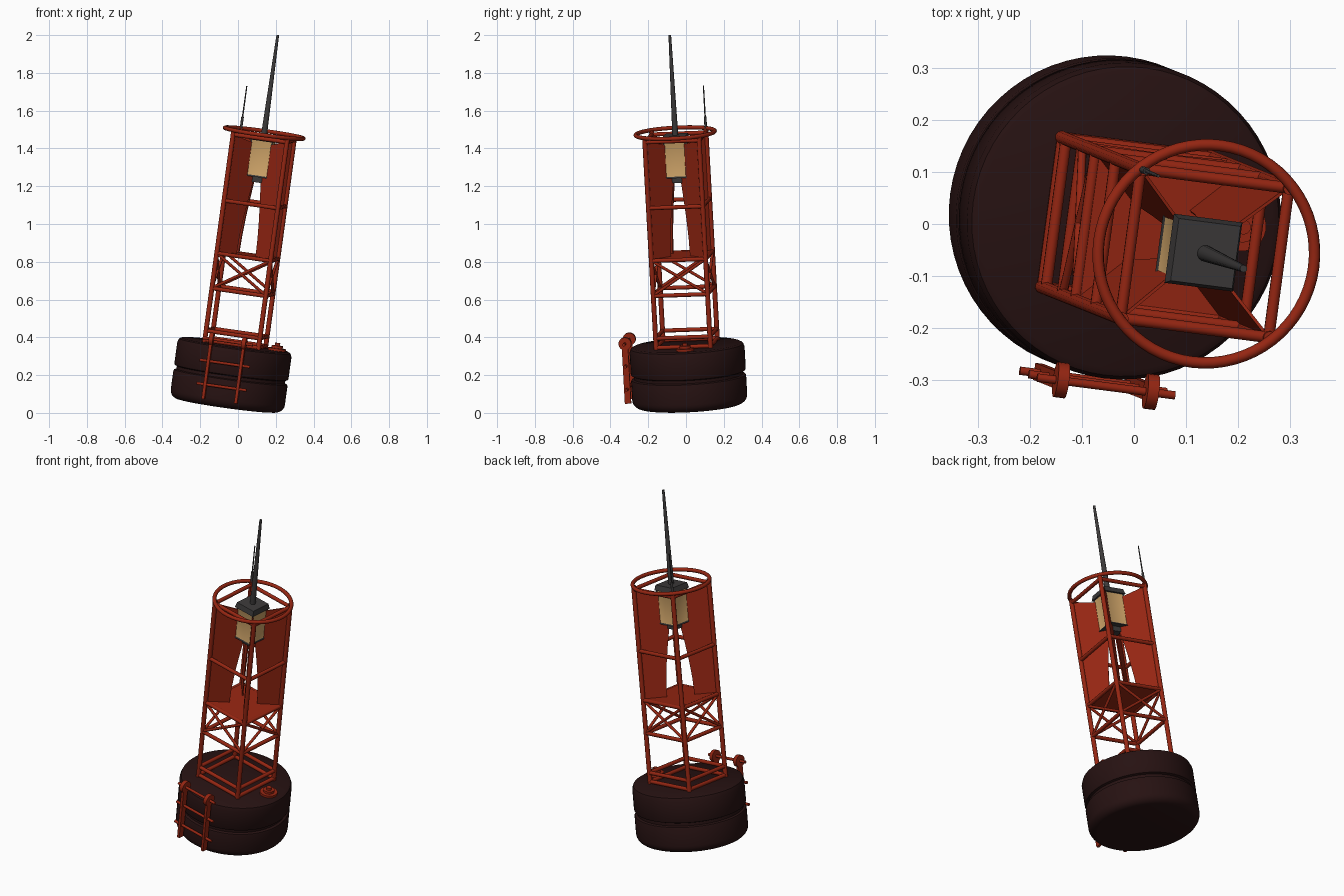
import bpy, bmesh, math
from mathutils import Vector, Matrix

if "Cube" in bpy.data.objects:
    bpy.data.objects.remove(bpy.data.objects["Cube"])

# Everything is built upright, then leaned and turned as a whole
AXIS = Vector((0.138, -0.055, 1)).normalized()
LEAN = (Matrix.Translation((-0.06, 0.022, 0.039))
        @ Vector((0, 0, 1)).rotation_difference(AXIS).to_matrix().to_4x4()
        @ Matrix.Rotation(math.radians(-7.5), 4, 'Z'))


def material(name, rgb):
    m = bpy.data.materials.new(name)
    m.diffuse_color = (*rgb, 1)
    m.use_nodes = True
    m.node_tree.nodes["Principled BSDF"].inputs["Base Color"].default_value = m.diffuse_color
    return m


RED = material("buoy_red", (0.30, 0.019, 0.006))
HULL = material("dark_hull", (0.020, 0.006, 0.006))
GREY = material("dark_grey", (0.045, 0.042, 0.042))
TAN = material("lamp_tan", (0.62, 0.37, 0.14))


def finish(bm, name, *mats):
    bmesh.ops.recalc_face_normals(bm, faces=bm.faces)
    me = bpy.data.meshes.new(name)
    bm.to_mesh(me)
    bm.free()
    for m in mats:
        me.materials.append(m)
    ob = bpy.data.objects.new(name, me)
    bpy.context.collection.objects.link(ob)
    ob.matrix_world = LEAN
    bpy.context.view_layer.objects.active = ob
    ob.select_set(True)
    bpy.ops.object.shade_smooth_by_angle(angle=math.radians(40))
    ob.select_set(False)
    return ob


def tube(bm, p, q, r, r2=None, n=10):
    p, q = Vector(p), Vector(q)
    rot = Vector((0, 0, 1)).rotation_difference(q - p).to_matrix().to_4x4()
    bmesh.ops.create_cone(bm, cap_ends=True, segments=n, radius1=r,
                          radius2=r if r2 is None else r2, depth=(q - p).length,
                          matrix=Matrix.Translation((p + q) / 2) @ rot)


def box(bm, lo, hi):
    lo, hi = Vector(lo), Vector(hi)
    return bmesh.ops.create_cube(bm, size=1, matrix=Matrix.Translation((lo + hi) / 2)
                                 @ Matrix.Diagonal((*(hi - lo), 1)))["verts"]


def lathe(bm, profile, n=64, closed=False):
    vs = [bm.verts.new((r, 0, z)) for r, z in profile]
    pairs = list(zip(vs, vs[1:] + vs[:1])) if closed else list(zip(vs, vs[1:]))
    es = [bm.edges.new(e) for e in pairs]
    bmesh.ops.spin(bm, geom=vs + es, cent=(0, 0, 0), axis=(0, 0, 1),
                   angle=math.tau, steps=n, use_duplicate=False)
    bmesh.ops.remove_doubles(bm, verts=bm.verts, dist=1e-5)


# Float: rounded drum with a groove around the middle
bm = bmesh.new()
fillet = [(0.26 + 0.045 * math.sin(a), 0.045 - 0.045 * math.cos(a))
          for a in [i * math.pi / 12 for i in range(7)]]
lathe(bm, [(0, 0)] + fillet + [(0.305, 0.145), (0.302, 0.152), (0.29, 0.157), (0.29, 0.173),
           (0.302, 0.178), (0.305, 0.185), (0.305, 0.30), (0.298, 0.318),
           (0.285, 0.325), (0, 0.325)])
finish(bm, "float", HULL)

# Tower frame: four legs, square rings and crossed braces
H = 0.145
corners = [(-H, -H), (H, -H), (H, H), (-H, H)]
sides = list(zip(corners, corners[1:] + corners[:1]))
bm = bmesh.new()
for c in corners:
    tube(bm, (*c, 0.32), (*c, 1.455), 0.013)
finish(bm, "tower_legs", RED)

bm = bmesh.new()
for z in (0.335, 0.385, 0.612, 0.80, 1.082, 1.435):
    for a, b in sides:
        tube(bm, (*a, z), (*b, z), 0.011)
finish(bm, "tower_rings", RED)

bm = bmesh.new()
for a, b in sides:
    tube(bm, (*a, 0.615), (*b, 0.80), 0.008)
    tube(bm, (*b, 0.615), (*a, 0.80), 0.008)
finish(bm, "cross_braces", RED)

bm = bmesh.new()
box(bm, (-H, -H, 0.796), (H, H, 0.808))
finish(bm, "tower_deck", RED)

# Top hoop
bm = bmesh.new()
lathe(bm, [(0.21 + 0.011 * math.cos(i * math.tau / 10), 1.458 + 0.011 * math.sin(i * math.tau / 10))
           for i in range(10)], closed=True)
finish(bm, "top_hoop", RED)

# Reflector plates: one on each diagonal, with a curved inner edge
plate = [(0.205, 0.80), (0.075, 0.80), (0.071, 0.90), (0.061, 1.0), (0.047, 1.10),
         (0.034, 1.18), (0.022, 1.24), (0.022, 1.40), (0.08, 1.405), (0.205, 1.435)]
bm = bmesh.new()
for k in range(4):
    rot = Matrix.Rotation(math.pi / 4 + k * math.pi / 2, 3, 'Z')
    f = bm.faces.new([bm.verts.new(rot @ Vector((s, -0.003, z))) for s, z in plate])
    new = bmesh.ops.extrude_face_region(bm, geom=[f])["geom"]
    bmesh.ops.translate(bm, vec=rot @ Vector((0, 0.006, 0)),
                        verts=[v for v in new if isinstance(v, bmesh.types.BMVert)])
finish(bm, "reflector_plates", RED)

# Lamp: dark casing with a recessed tan window on each side
bm = bmesh.new()
box(bm, (-0.06, -0.06, 1.225), (0.06, 0.06, 1.425))
walls = [f for f in bm.faces if abs(f.normal.z) < 0.5]
bmesh.ops.inset_individual(bm, faces=walls, thickness=0.011, depth=-0.004)
for f in walls:
    f.material_index = 1
finish(bm, "lamp", GREY, TAN)

bm = bmesh.new()
lid = box(bm, (-0.067, -0.067, 1.418), (0.067, 0.067, 1.448))
for v in lid:
    if v.co.z > 1.44:
        v.co.x *= 0.9
        v.co.y *= 0.9
box(bm, (-0.03, -0.03, 1.195), (0.03, 0.03, 1.228))
finish(bm, "lamp_lid_and_mount", GREY)

# Main mast and thin corner whip
bm = bmesh.new()
tube(bm, (0, 0, 1.445), (0, 0, 1.983), 0.016, 0.007, 16)
finish(bm, "mast", GREY)
bm = bmesh.new()
tube(bm, (-H, H, 1.45), (-H, H, 1.52), 0.007)
tube(bm, (-H, H, 1.50), (-H, H, 1.685), 0.004, 0.003)
finish(bm, "whip_aerial", GREY)

# Boarding ladder on the front of the float
bm = bmesh.new()
for x in (-0.088, 0.088):
    box(bm, (x - 0.008, -0.335, 0.035), (x + 0.008, -0.302, 0.36))
    tube(bm, (x - 0.011, -0.317, 0.355), (x + 0.011, -0.317, 0.355), 0.034, n=24)
for z in (0.355, 0.237, 0.112):
    tube(bm, (-0.135, -0.318, z), (0.135, -0.318, z), 0.008)
finish(bm, "ladder", RED)

# Hatch on top of the float
bm = bmesh.new()
for r, lo, hi in ((0.048, 0.32, 0.338), (0.03, 0.338, 0.352), (0.014, 0.352, 0.366)):
    tube(bm, (0.222, 0.02, lo), (0.222, 0.02, hi), r, n=24)
finish(bm, "hatch", RED)
